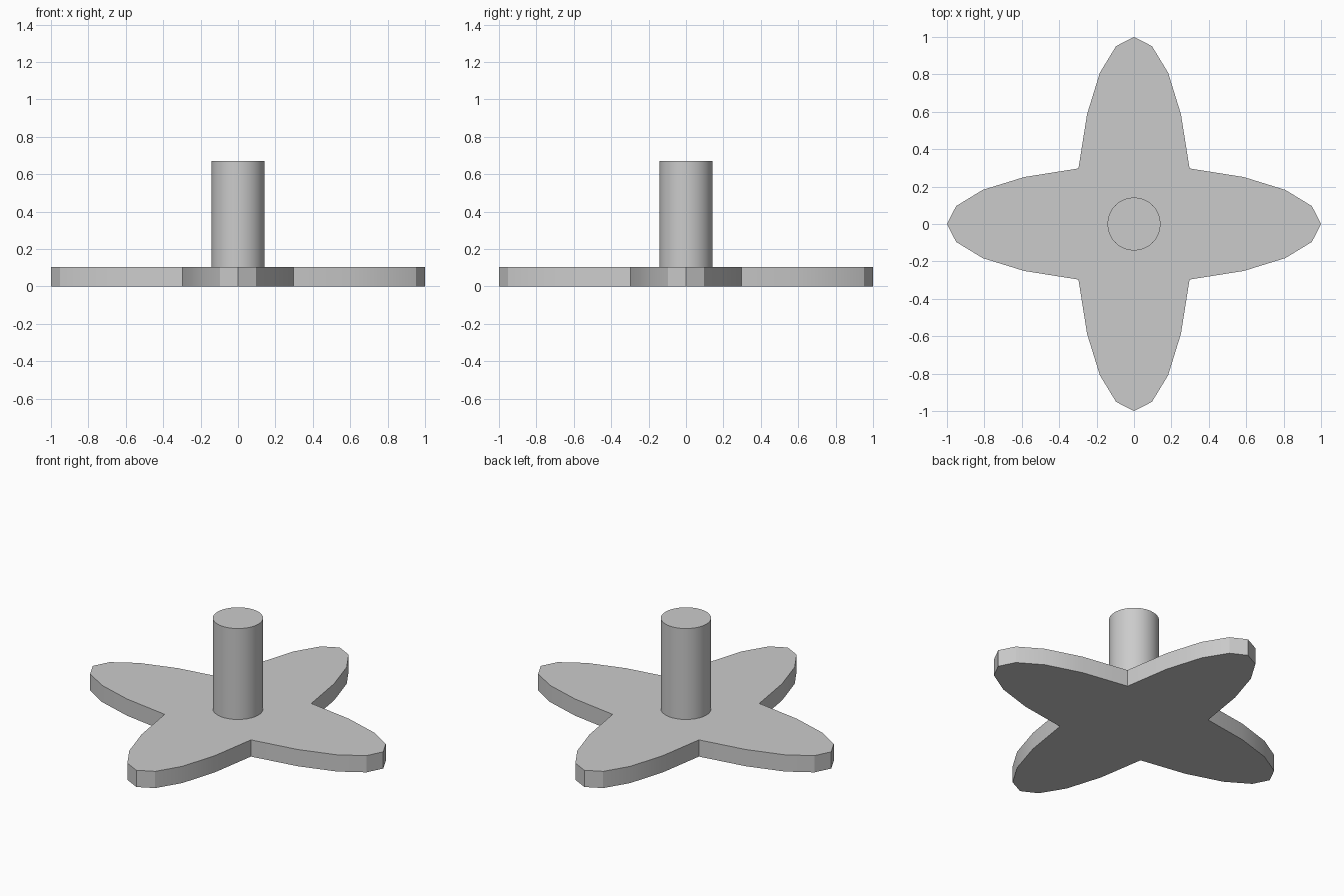
import bpy
import bmesh
from math import cos, sin, pi, radians
from mathutils import Matrix, Vector

default = bpy.data.objects.get("Cube")
if default:
    bpy.data.objects.remove(default, do_unlink=True)

THICK, TOP = 0.104, 0.67
HALF_WIDTH, CORNER, RADIUS = 0.31, 0.297, 0.142

grey = bpy.data.materials.new("plain grey")
grey.use_nodes = True
colour = (0.6, 0.6, 0.6, 1)
grey.diffuse_color = colour
grey.node_tree.nodes["Principled BSDF"].inputs["Base Color"].default_value = colour


def finish(name, bm):
    bmesh.ops.recalc_face_normals(bm, faces=bm.faces)
    mesh = bpy.data.meshes.new(name)
    bm.to_mesh(mesh)
    bm.free()
    mesh.materials.append(grey)
    obj = bpy.data.objects.new(name, mesh)
    bpy.context.collection.objects.link(obj)
    bpy.ops.object.select_all(action="DESELECT")
    obj.select_set(True)
    bpy.context.view_layer.objects.active = obj
    bpy.ops.object.shade_smooth_by_angle(angle=radians(30))


# Four-armed base: one elliptical arm outline repeated by quarter turns
arm = [Vector((cos(k * pi / 10), HALF_WIDTH * sin(k * pi / 10), 0))
       for k in range(-3, 4)]
arm.append(Vector((CORNER, CORNER, 0)))
bm = bmesh.new()
outline = [bm.verts.new(Matrix.Rotation(q * pi / 2, 3, "Z") @ p)
           for q in range(4) for p in arm]
face = bm.faces.new(outline)
raised = bmesh.ops.extrude_face_region(bm, geom=[face], use_keep_orig=True)
top_verts = [g for g in raised["geom"] if isinstance(g, bmesh.types.BMVert)]
bmesh.ops.translate(bm, verts=top_verts, vec=(0, 0, THICK))
finish("cross_base", bm)

# Round post standing on the base
bm = bmesh.new()
bmesh.ops.create_cone(bm, cap_ends=True, segments=32, radius1=RADIUS,
                      radius2=RADIUS, depth=TOP - THICK,
                      matrix=Matrix.Translation((0, 0, (TOP + THICK) / 2)))
finish("centre_post", bm)
